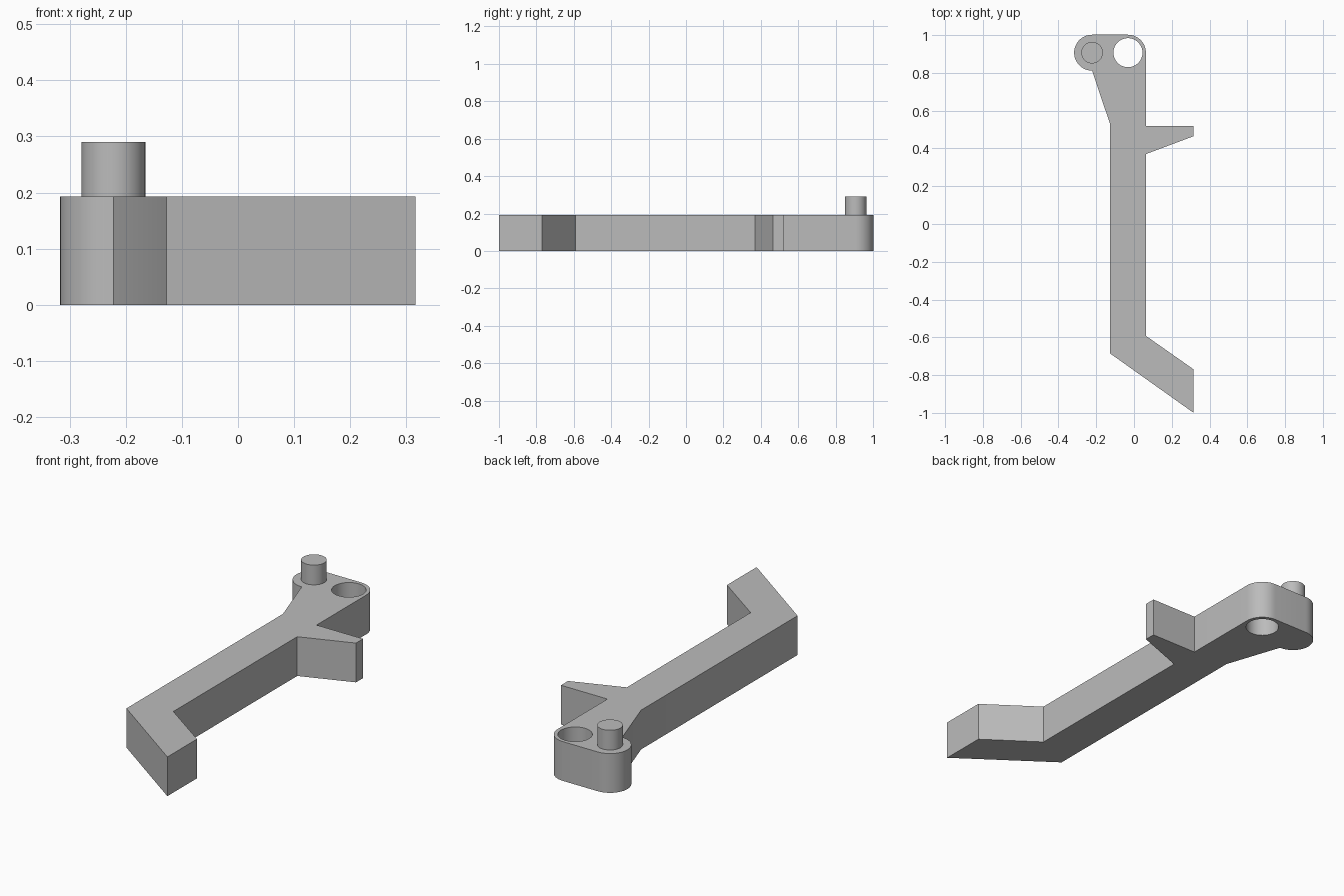
import bpy, bmesh, math

cube = bpy.data.objects.get("Cube")
if cube:
    bpy.data.objects.remove(cube)

THICK = 0.193
PIN = (-0.222, 0.907)
HOLE = (-0.032, 0.907)

grey = bpy.data.materials.new("plain grey")
grey.use_nodes = True
grey.diffuse_color = (0.5, 0.5, 0.5, 1)
grey.node_tree.nodes["Principled BSDF"].inputs["Base Color"].default_value = (0.5, 0.5, 0.5, 1)


def arc(centre, radius, start, end, steps):
    angles = [math.radians(start + (end - start) * i / steps) for i in range(steps + 1)]
    return [(centre[0] + radius * math.cos(a), centre[1] + radius * math.sin(a)) for a in angles]


def extruded_plate(name, loops, bottom, top):
    """Fill closed outlines (inner ones become holes) and extrude them in z."""
    curve = bpy.data.curves.new(name, 'CURVE')
    curve.dimensions = '2D'
    curve.fill_mode = 'BOTH'
    curve.extrude = (top - bottom) / 2
    for loop in loops:
        spline = curve.splines.new('POLY')
        spline.points.add(len(loop) - 1)
        for point, (x, y) in zip(spline.points, loop):
            point.co = (x, y, 0, 1)
        spline.use_cyclic_u = True
    obj = bpy.data.objects.new(name, curve)
    bpy.context.collection.objects.link(obj)
    bpy.ops.object.select_all(action='DESELECT')
    obj.select_set(True)
    bpy.context.view_layer.objects.active = obj
    bpy.ops.object.convert(target='MESH')
    obj = bpy.context.object

    # Weld the caps to the walls and merge flat triangles
    bm = bmesh.new()
    bm.from_mesh(obj.data)
    bmesh.ops.remove_doubles(bm, verts=bm.verts, dist=0.0005)
    bmesh.ops.translate(bm, verts=bm.verts, vec=(0, 0, (top + bottom) / 2))
    bmesh.ops.recalc_face_normals(bm, faces=bm.faces)
    bm.to_mesh(obj.data)
    bm.free()
    obj.data.materials.clear()
    obj.data.materials.append(grey)
    bpy.ops.object.shade_smooth_by_angle(angle=math.radians(30))
    return obj


# Lever body: rounded head, side prong, straight shank and slanted foot
outline = (
    arc(HOLE, 0.095, 0, 90, 12)
    + arc(PIN, 0.095, 90, 270, 24)
    + [(-0.127, 0.53), (-0.127, -0.685), (0.316, -1.0), (0.316, -0.77),
       (0.063, -0.592), (0.063, 0.37), (0.316, 0.465), (0.316, 0.52), (0.063, 0.52)]
)
extruded_plate("lever_body", [outline, arc(HOLE, 0.077, 0, 350, 35)], 0, THICK)

# Round pin standing on the head
extruded_plate("pivot_pin", [arc(PIN, 0.057, 0, 350, 35)], THICK - 0.01, 0.29)
